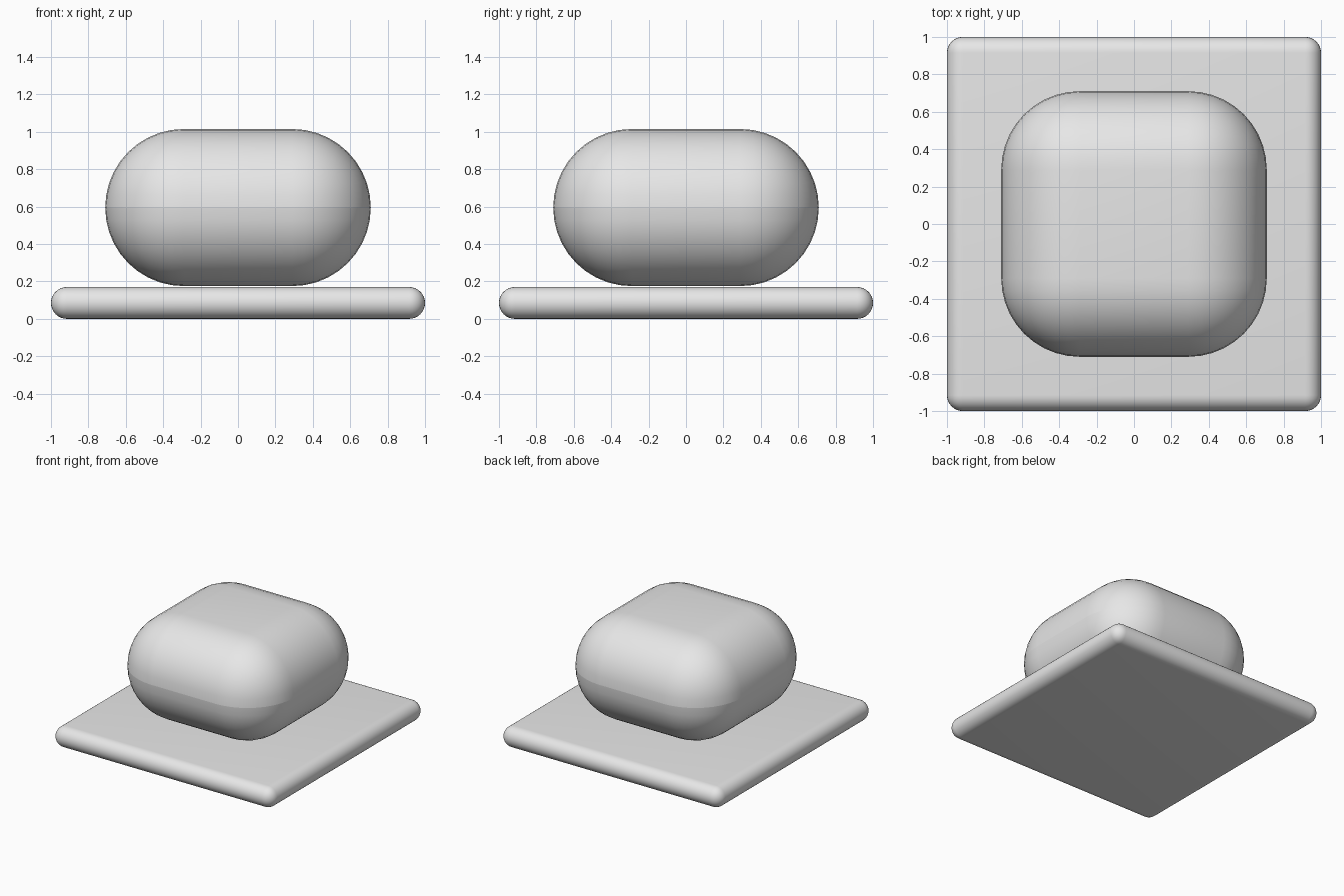
import bpy
import bmesh
from mathutils import Vector

default = bpy.data.objects.get("Cube")
if default:
    bpy.data.objects.remove(default, do_unlink=True)

grey = bpy.data.materials.new("light_grey")
grey.use_nodes = True
colour = (0.8, 0.8, 0.8, 1)
grey.diffuse_color = colour
grey.node_tree.nodes["Principled BSDF"].inputs["Base Color"].default_value = colour


def rounded_box(name, size, bottom, segments, seam=False):
    """Box whose rim is fully rounded: the radius is half of its height."""
    radius = size[2] / 2
    middle = bottom + radius
    bm = bmesh.new()
    bmesh.ops.create_cube(bm, size=1)
    bmesh.ops.scale(bm, vec=Vector(size), verts=bm.verts)
    bmesh.ops.translate(bm, vec=(0, 0, middle), verts=bm.verts)
    bmesh.ops.bevel(bm, geom=bm.edges[:], offset=radius - 0.0001,
                    offset_type='OFFSET', segments=segments, profile=0.5,
                    affect='EDGES')
    # close the thin band left at mid height
    bmesh.ops.remove_doubles(bm, verts=bm.verts, dist=0.001)
    for face in bm.faces:
        face.smooth = True
    # crease where the upper and lower halves meet
    if seam:
        for edge in bm.edges:
            if all(abs(v.co.z - middle) < 0.001 for v in edge.verts):
                edge.smooth = False
    mesh = bpy.data.meshes.new(name)
    bm.to_mesh(mesh)
    bm.free()
    mesh.materials.append(grey)
    obj = bpy.data.objects.new(name, mesh)
    bpy.context.collection.objects.link(obj)
    return obj


rounded_box("base_plate", (2, 2, 0.17), 0, 8)
rounded_box("rounded_body", (1.42, 1.42, 0.84), 0.175, 10, seam=True)
